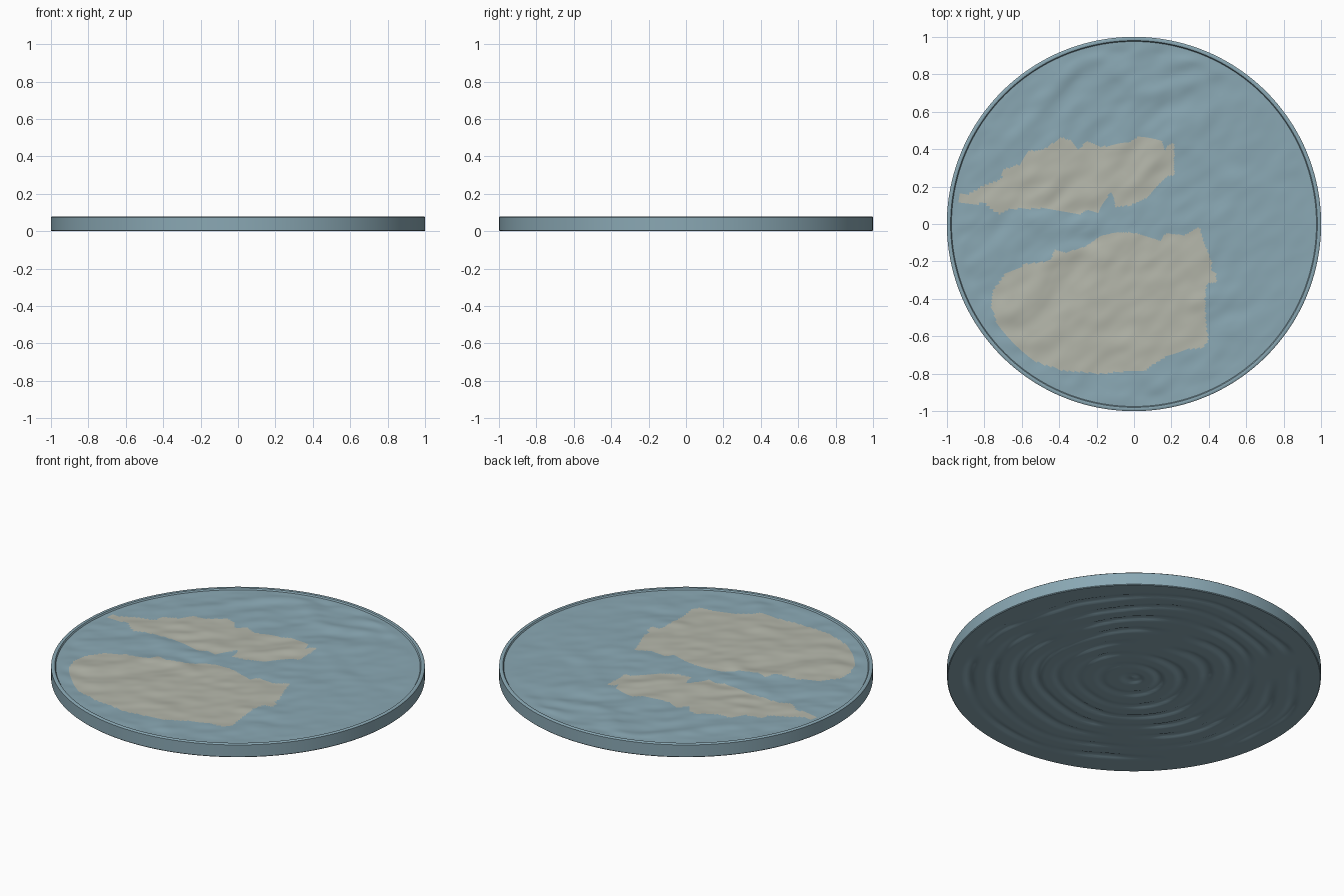
import bpy, bmesh, math
from mathutils import Vector, noise

if "Cube" in bpy.data.objects:
    bpy.data.objects.remove(bpy.data.objects["Cube"])

SEG, TOP, BOT = 360, 98, 80

# Outlines of the two pale patches
SMALL = [(-.94, .11), (-.93, .155), (-.87, .165), (-.80, .21), (-.71, .24), (-.70, .29),
         (-.61, .32), (-.56, .39), (-.48, .40), (-.39, .46), (-.34, .45), (-.30, .40),
         (-.25, .44), (-.18, .41), (-.02, .44), (.03, .47), (.15, .44), (.165, .38),
         (.18, .42), (.215, .43), (.215, .26), (.18, .255), (.13, .21), (.07, .14),
         (-.02, .10), (-.10, .09), (-.11, .15), (-.125, .175), (-.15, .13), (-.19, .06),
         (-.25, .075), (-.29, .05), (-.38, .065), (-.49, .085), (-.66, .08), (-.72, .055),
         (-.76, .075), (-.80, .12), (-.85, .10)]
LARGE = [(0, -.045), (.14, -.09), (.17, -.05), (.27, -.06), (.35, -.015), (.37, -.085),
         (.415, -.2), (.41, -.25), (.44, -.26), (.44, -.315), (.385, -.32), (.38, -.4),
         (.385, -.535), (.40, -.615), (.37, -.66), (.27, -.67), (.165, -.71), (.06, -.78),
         (-.18, -.80), (-.37, -.785), (-.53, -.735), (-.66, -.625), (-.73, -.535),
         (-.765, -.44), (-.75, -.35), (-.69, -.27), (-.58, -.215), (-.45, -.195),
         (-.42, -.135), (-.37, -.155), (-.26, -.12), (-.18, -.065), (-.10, -.045)]


def inside(x, y, poly):
    hit = False
    for (ax, ay), (bx, by) in zip(poly, poly[1:] + poly[:1]):
        if (ay > y) != (by > y) and x < (bx - ax) * (y - ay) / (by - ay) + ax:
            hit = not hit
    return hit


def top_z(x, y):
    # gentle, slightly diagonal ripples, calmer on the right, fading at the rim
    r = math.hypot(x, y)
    u, v = 0.8 * x + 0.6 * y, -0.6 * x + 0.8 * y
    wob = noise.noise(Vector((x * 2.5, y * 2.5, 7)))
    n = noise.noise(Vector((u * 4 + wob, v * 8 + wob, 1)))
    n += 0.35 * noise.noise(Vector((u * 9, v * 15, 4)))
    calm = 1 if x < 0.2 else max(0.5, 1 - (x - 0.2))
    return 0.069 + 0.009 * n * calm * min(1, (0.98 - r) / 0.06)


def bottom_z(x, y):
    # broken, wavering concentric grooves
    r = math.hypot(x, y)
    wob = noise.noise(Vector((x * 2.2, y * 2.2, 11)))
    wave = math.sin((r + 0.06 * wob) * math.tau / 0.12)
    gap = noise.noise(Vector((x * 3, y * 3, 21)))
    mask = max(0, min(1, 0.75 + 1.8 * gap)) * max(0, min(1, (0.95 - r) / 0.06))
    return 0.011 * max(0, wave - 0.1) * mask


def material(name, rgb):
    m = bpy.data.materials.new(name)
    m.diffuse_color = (*rgb, 1)
    m.use_nodes = True
    m.node_tree.nodes["Principled BSDF"].inputs["Base Color"].default_value = m.diffuse_color
    return m


bm = bmesh.new()


def ring(r, z):
    out = []
    for i in range(SEG):
        a = math.tau * i / SEG
        x, y = r * math.cos(a), r * math.sin(a)
        out.append(bm.verts.new((x, y, z(x, y) if callable(z) else z)))
    return out


# Rings run from the top centre, over the rim, to the bottom centre
rings = [ring(0.975 * k / TOP, top_z) for k in range(1, TOP + 1)]
rings += [ring(r, z) for r, z in ((0.98, 0.077), (0.985, 0.078), (0.995, 0.078),
                                  (1, 0.074), (1, 0.004), (0.996, 0))]
rings += [ring(0.985 * k / BOT, bottom_z) for k in range(BOT, 0, -1)]

for k, (a, b) in enumerate(zip(rings, rings[1:])):
    for i in range(SEG):
        j = (i + 1) % SEG
        f = bm.faces.new((a[i], b[i], b[j], a[j]))
        if k < TOP - 1:
            c = f.calc_center_median()
            f.material_index = int(inside(c.x, c.y, SMALL) or inside(c.x, c.y, LARGE))
top_c = bm.verts.new((0, 0, top_z(0, 0)))
bot_c = bm.verts.new((0, 0, 0))
for i in range(SEG):
    j = (i + 1) % SEG
    f = bm.faces.new((top_c, rings[0][i], rings[0][j]))
    f.material_index = int(inside(0, 0, LARGE))
    bm.faces.new((bot_c, rings[-1][j], rings[-1][i]))
# the centre fan lies just outside the large patch
bmesh.ops.recalc_face_normals(bm, faces=bm.faces)

me = bpy.data.meshes.new("rippled_disc")
bm.to_mesh(me)
bm.free()
me.materials.append(material("grey blue", (0.254, 0.392, 0.456)))
me.materials.append(material("pale stone", (0.456, 0.468, 0.402)))
disc = bpy.data.objects.new("rippled_disc", me)
bpy.context.collection.objects.link(disc)
bpy.context.view_layer.objects.active = disc
disc.select_set(True)
bpy.ops.object.shade_smooth_by_angle(angle=math.radians(40))
